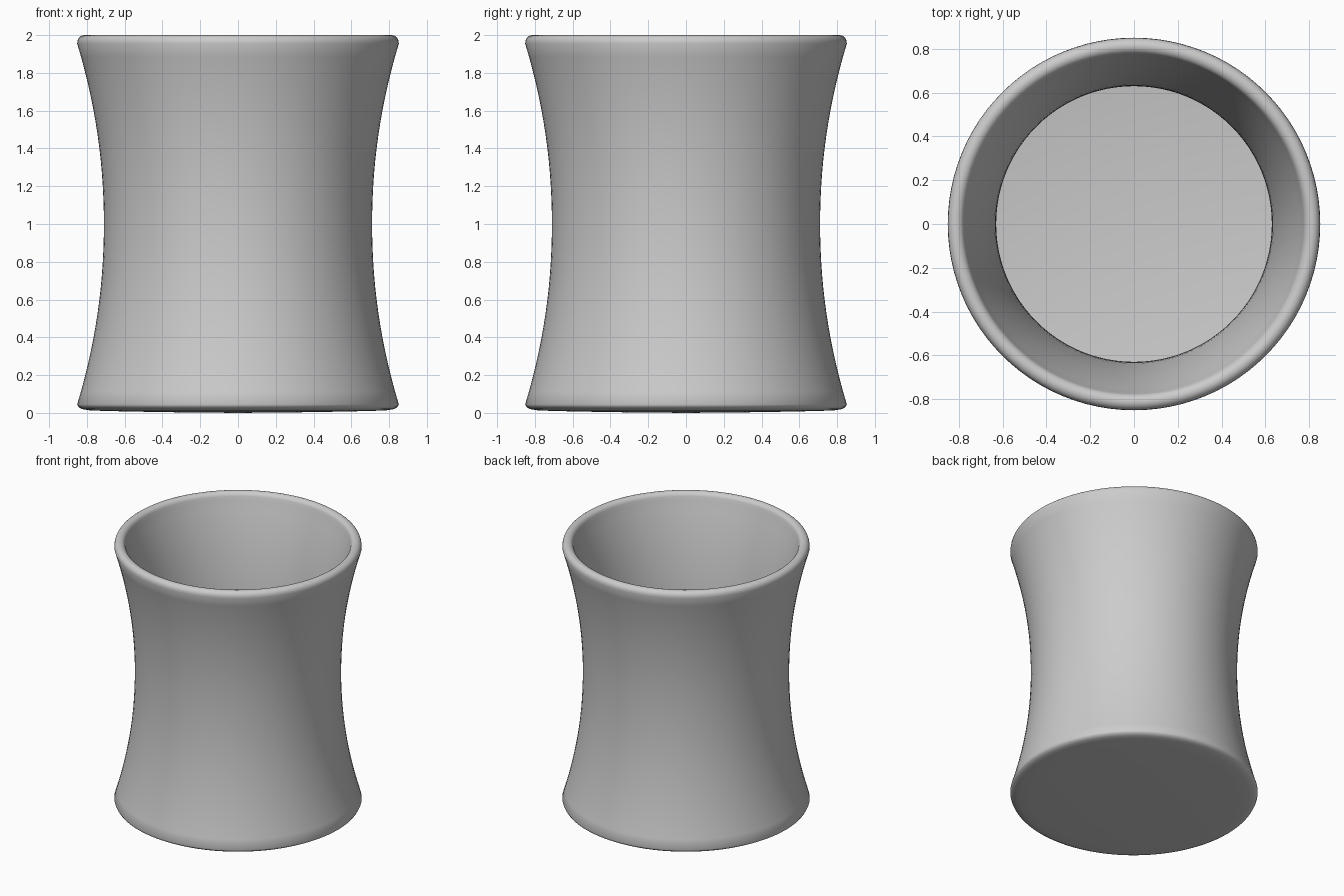
import bpy, bmesh, math

if "Cube" in bpy.data.objects:
    bpy.data.objects.remove(bpy.data.objects["Cube"])

SEG = 96
grey = bpy.data.materials.new("plain grey")
grey.diffuse_color = (0.6, 0.6, 0.6, 1)
grey.use_nodes = True
grey.node_tree.nodes["Principled BSDF"].inputs["Base Color"].default_value = grey.diffuse_color

def waist(z, base, flare):
    return base + flare * (abs(z - 1) / 0.96) ** 2.05

# Underside, slightly domed with a rounded lip
profile = [(0, 0), (0.4, 0.004), (0.7, 0.010), (0.79, 0.014), (0.825, 0.02), (0.845, 0.031)]
# Concave outer wall
profile += [(waist(z, 0.71, 0.143), z) for z in [0.045 + 1.91 * i / 28 for i in range(29)]]
# Rounded rim
profile += [(0.813 + 0.037 * math.cos(a), 1.963 + 0.037 * math.sin(a))
            for a in [math.radians(d) for d in range(15, 180, 15)]]
# Inner wall and floor
profile += [(waist(z, 0.63, 0.145), z) for z in [1.95 - 1.83 * i / 28 for i in range(29)]]
profile += [(0.74, 0.095), (0.70, 0.085), (0, 0.08)]

# Spin the profile into the cup
bm = bmesh.new()
vs = [bm.verts.new((r, 0, z)) for r, z in profile]
es = [bm.edges.new(p) for p in zip(vs, vs[1:])]
bmesh.ops.spin(bm, geom=vs + es, cent=(0, 0, 0), axis=(0, 0, 1),
               angle=2 * math.pi, steps=SEG, use_duplicate=False)
bmesh.ops.remove_doubles(bm, verts=bm.verts[:], dist=0.0005)
bmesh.ops.recalc_face_normals(bm, faces=bm.faces[:])
mesh = bpy.data.meshes.new("cup")
bm.to_mesh(mesh)
bm.free()
cup = bpy.data.objects.new("cup", mesh)
bpy.context.collection.objects.link(cup)
mesh.materials.append(grey)
for p in mesh.polygons:
    p.use_smooth = True
